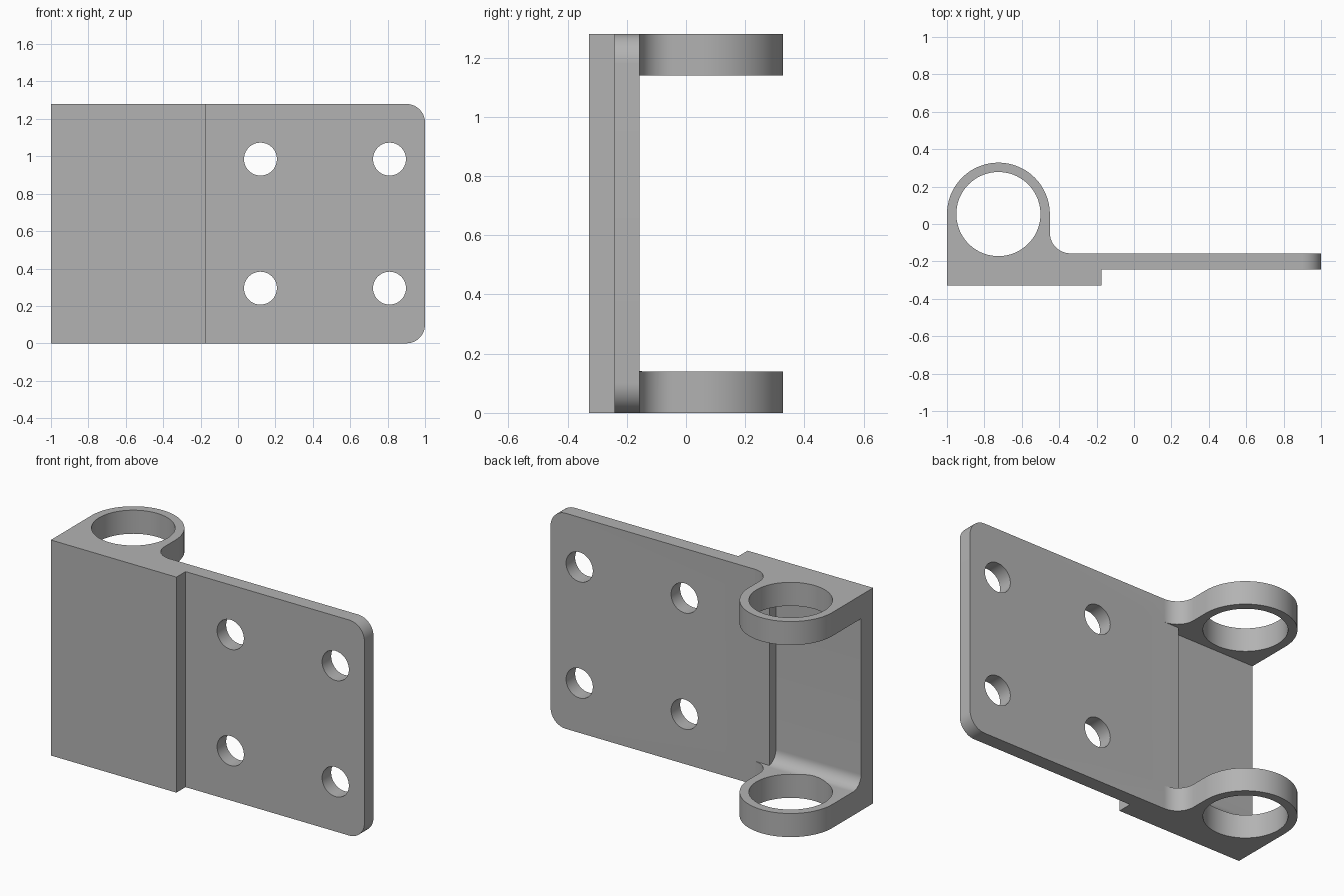
import bpy, bmesh
from math import radians, sin, cos
from mathutils import Vector

cube = bpy.data.objects.get("Cube")
if cube:
    bpy.data.objects.remove(cube, do_unlink=True)

HEIGHT, TAB = 1.28, 0.14
FRONT, STEP, BACK, RECESS = -0.328, -0.242, -0.157, -0.215
RING_X, RING_Y, RING_R, BORE_R = -0.725, 0.053, 0.275, 0.225
RECESS_X = -0.44

steel = bpy.data.materials.new("grey steel")
steel.use_nodes = True
steel.diffuse_color = (0.45, 0.45, 0.45, 1)
steel.node_tree.nodes["Principled BSDF"].inputs["Base Color"].default_value = (0.45, 0.45, 0.45, 1)


def arc(cx, cy, r, start, end, steps):
    angles = [radians(start + (end - start) * i / steps) for i in range(steps + 1)]
    return [(cx + r * cos(a), cy + r * sin(a)) for a in angles]


def prism(name, profile, place, offset, round_edges=None, radius=0):
    """Extrude a flat profile; place() maps profile points into space."""
    bm = bmesh.new()
    face = bm.faces.new([bm.verts.new(place(a, b)) for a, b in profile])
    new = bmesh.ops.extrude_face_region(bm, geom=[face])["geom"]
    bmesh.ops.translate(bm, vec=Vector(offset),
                        verts=[v for v in new if isinstance(v, bmesh.types.BMVert)])
    if round_edges:
        bmesh.ops.bevel(bm, geom=[e for e in bm.edges if round_edges(e)], offset=radius,
                        segments=12, profile=0.5, affect='EDGES')
    bmesh.ops.recalc_face_normals(bm, faces=bm.faces)
    mesh = bpy.data.meshes.new(name)
    bm.to_mesh(mesh)
    bm.free()
    mesh.materials.append(steel)
    obj = bpy.data.objects.new(name, mesh)
    bpy.context.collection.objects.link(obj)
    return obj


def cut(body, cutter):
    bpy.context.view_layer.objects.active = body
    mod = body.modifiers.new("cut", 'BOOLEAN')
    mod.operation, mod.solver, mod.object = 'DIFFERENCE', 'EXACT', cutter
    bpy.ops.object.modifier_apply(modifier=mod.name)
    bpy.data.objects.remove(cutter, do_unlink=True)


# Body: plate, thick block and ring outline, with rounded outer plate corners
outline = [(-1, FRONT), (-0.175, FRONT), (-0.175, STEP), (1, STEP), (1, BACK)]
outline += arc(-0.34, BACK + 0.11, 0.11, 270, 180, 12)
outline += arc(RING_X, RING_Y, RING_R, 0, 180, 48)
body = prism("hinge_bracket", outline, lambda x, y: (x, y, 0), (0, 0, HEIGHT),
             lambda e: all(v.co.x > 0.99 for v in e.verts)
             and abs(e.verts[0].co.y - e.verts[1].co.y) > 0.01, 0.1)

# Gap between the two ring tabs, behind the plate
low, high = TAB, HEIGHT - TAB
gap = [(BACK, low), (0.5, low), (0.5, high), (BACK, high)]
cut(body, prism("tab_gap", gap, lambda y, z: (RECESS_X, y, z), (0.3, 0, 0)))

# Shallow recess in the block, with a fillet along its lower edge
recess = arc(RECESS + 0.075, low + 0.075, 0.075, 180, 270, 10)
recess += [(0.5, low), (0.5, high), (RECESS, high)]
cut(body, prism("recess", recess, lambda y, z: (-1.1, y, z), (1.1 + RECESS_X, 0, 0)))

# Bore through both rings
bore = arc(RING_X, RING_Y, BORE_R, 0, 360, 72)[:-1]
cut(body, prism("bore", bore, lambda x, y: (x, y, -0.1), (0, 0, HEIGHT + 0.2)))

# Four screw holes
for x in (0.12, 0.81):
    for z in (0.295, 0.985):
        hole = arc(x, z, 0.088, 0, 360, 40)[:-1]
        cut(body, prism("screw_hole", hole, lambda a, b: (a, -0.5, b), (0, 0.6, 0)))

# Smooth curved walls, sharp edges kept
bpy.ops.object.select_all(action='DESELECT')
body.select_set(True)
bpy.context.view_layer.objects.active = body
bpy.ops.object.shade_smooth_by_angle(angle=radians(30))
